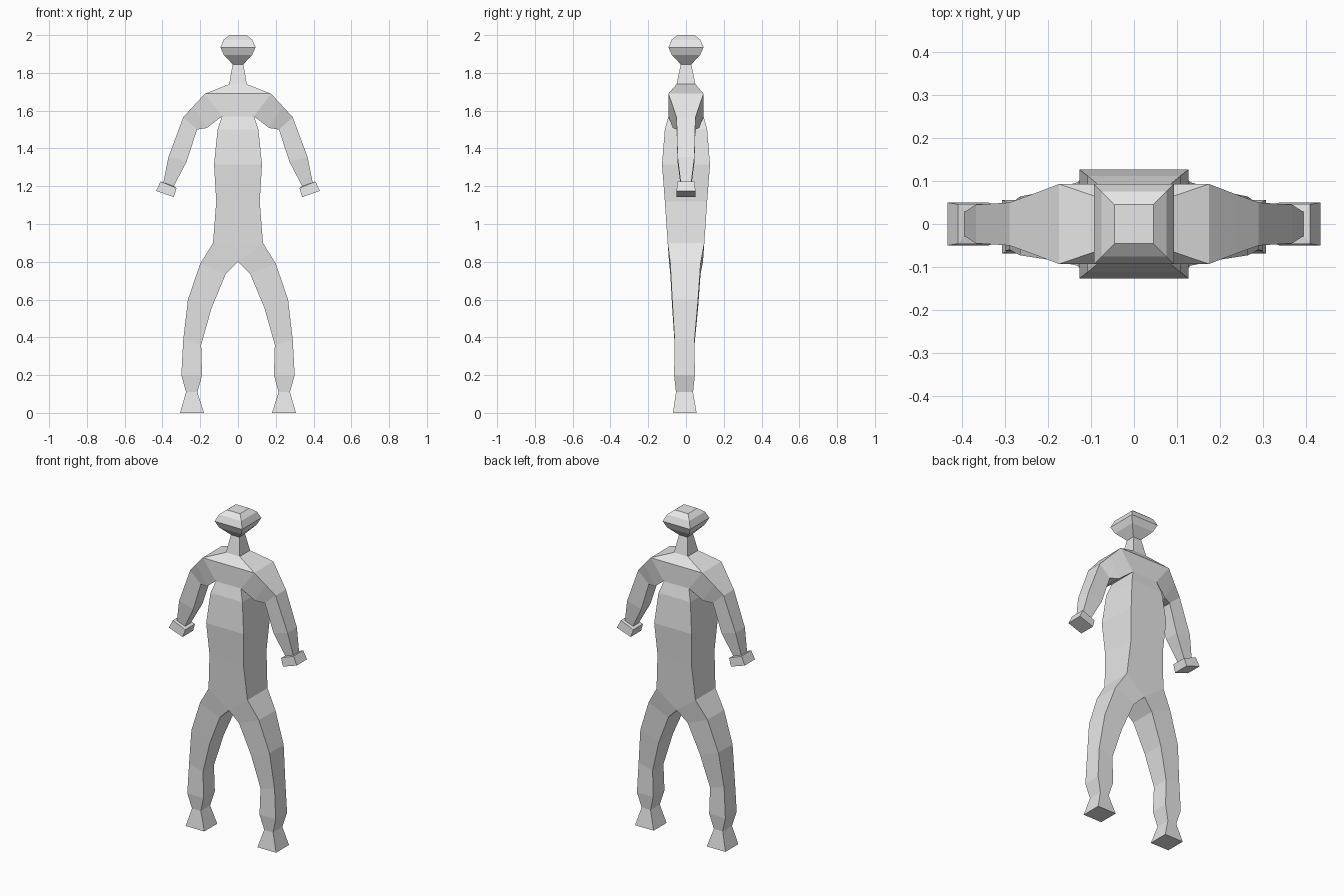
import bpy
import bmesh

cube = bpy.data.objects.get("Cube")
if cube:
    bpy.data.objects.remove(cube, do_unlink=True)

grey = bpy.data.materials.new("light grey")
grey.use_nodes = True
colour = (0.8, 0.8, 0.8, 1)
grey.diffuse_color = colour
grey.node_tree.nodes["Principled BSDF"].inputs["Base Color"].default_value = colour

bm = bmesh.new()


def ring(outer, inner, front, back, side=1):
    """Four-sided section through an outer and an inner (x, z) point."""
    (xo, zo), (xi, zi) = outer, inner
    spots = ((xo, front, zo), (xo, back, zo), (xi, back, zi), (xi, front, zi))
    return [bm.verts.new((side * x, y, z)) for x, y, z in spots]


def level(half_x, half_y, z):
    return ring((half_x, z), (-half_x, z), -half_y, half_y)


def loft(rings, sides=(0, 1, 2, 3), cap=False):
    for a, b in zip(rings, rings[1:]):
        for i in sides:
            j = (i + 1) % 4
            bm.faces.new((a[i], a[j], b[j], b[i]))
    if cap:
        bm.faces.new(rings[-1])


# Torso, from hips to chest
loft([level(*s) for s in (
    (0.132, 0.097, 0.9), (0.115, 0.112, 1.12), (0.127, 0.127, 1.315),
    (0.108, 0.112, 1.5), (0.085, 0.093, 1.57))])

# Chest plates between the shoulders, open where the arms join
loft([level(0.085, 0.093, 1.57), level(0.175, 0.093, 1.69)], sides=(1, 3))

# Shoulder slope, neck and head
loft([level(*s) for s in (
    (0.175, 0.093, 1.69), (0.047, 0.05, 1.74), (0.028, 0.028, 1.845),
    (0.075, 0.075, 1.895), (0.093, 0.093, 1.935), (0.076, 0.076, 1.975),
    (0.045, 0.045, 2.0))], cap=True)

# Pelvis triangles above the crotch
for y, crotch_y in ((-0.097, -0.09), (0.097, 0.09)):
    bm.faces.new([bm.verts.new(p) for p in (
        (-0.132, y, 0.9), (0.132, y, 0.9), (0, crotch_y, 0.8))])

# Arms with hands: outer point, inner point, half depth
arm = (
    ((0.175, 1.69), (0.085, 1.57), 0.093),
    ((0.235, 1.625), (0.165, 1.508), 0.07),
    ((0.29, 1.565), (0.217, 1.5), 0.05),
    ((0.368, 1.355), (0.272, 1.33), 0.045),
    ((0.395, 1.22), (0.34, 1.2), 0.028),
    ((0.41, 1.225), (0.325, 1.19), 0.046),
    ((0.434, 1.175), (0.34, 1.143), 0.05),
)
# Legs with feet: outer point, inner point, front, back
leg = (
    ((0.132, 0.9), (0, 0.8), -0.097, 0.097),
    ((0.2, 0.79), (0.065, 0.735), -0.083, 0.077),
    ((0.265, 0.6), (0.14, 0.555), -0.073, 0.064),
    ((0.29, 0.385), (0.195, 0.36), -0.06, 0.045),
    ((0.3, 0.2), (0.19, 0.2), -0.063, 0.047),
    ((0.275, 0.11), (0.215, 0.11), -0.053, 0.037),
    ((0.307, 0), (0.18, 0), -0.069, 0.056),
)
for side in (1, -1):
    loft([ring(o, i, -d, d, side) for o, i, d in arm], cap=True)
    rings = [ring(*s, side) for s in leg]
    for v in rings[0][2:]:  # both legs meet at the crotch
        v.co.y = 0.09 if v.co.y > 0 else -0.09
    loft(rings, cap=True)

# Weld the parts into one closed skin
bmesh.ops.remove_doubles(bm, verts=bm.verts, dist=0.0005)
bmesh.ops.recalc_face_normals(bm, faces=bm.faces)
mesh = bpy.data.meshes.new("body")
bm.to_mesh(mesh)
bm.free()
mesh.materials.append(grey)
body = bpy.data.objects.new("body", mesh)
bpy.context.collection.objects.link(body)
